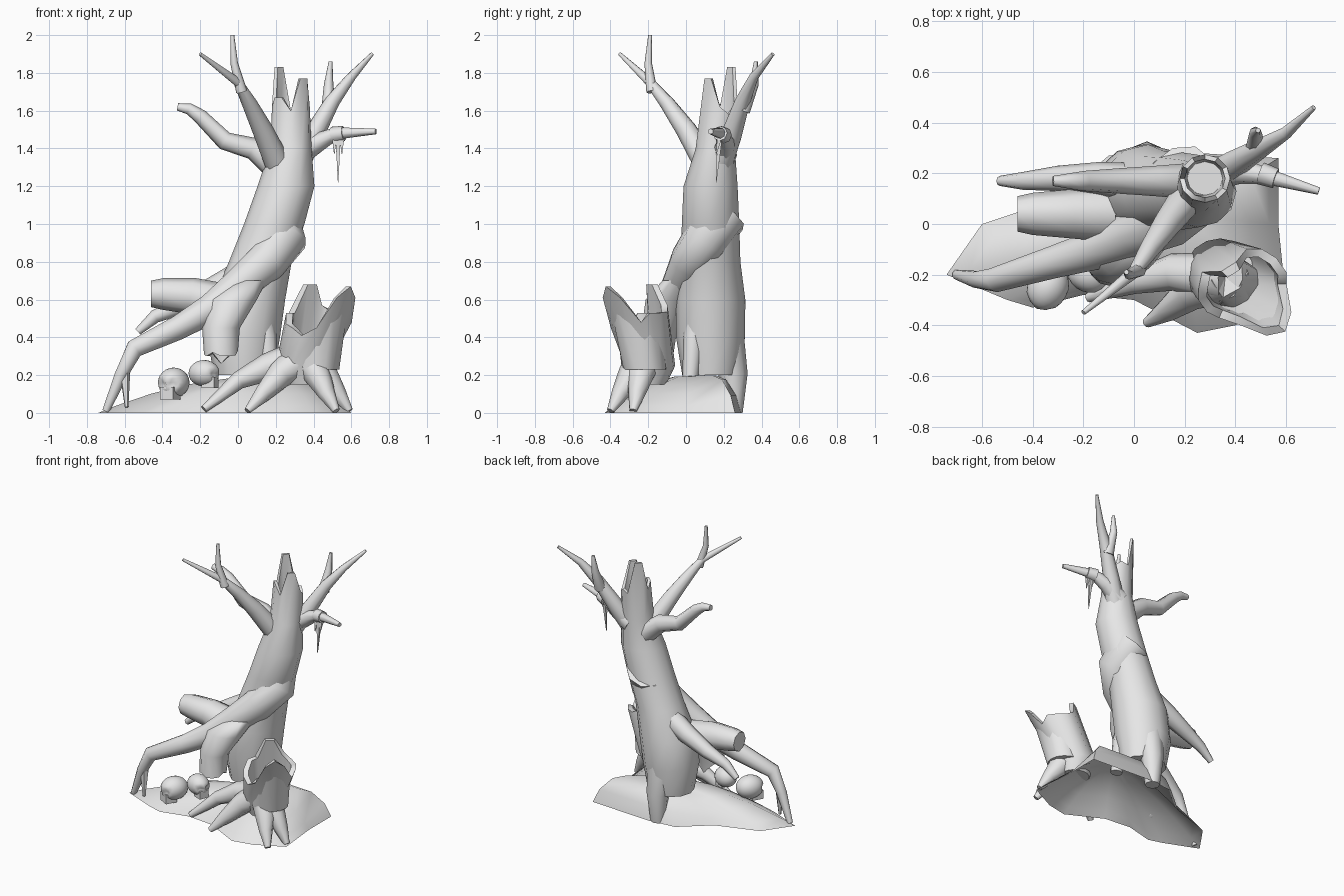
import bpy, bmesh, math
from mathutils import Matrix, Vector

start_cube = bpy.data.objects.get("Cube")
if start_cube:
    bpy.data.objects.remove(start_cube, do_unlink=True)

GREY = (.8, .8, .8, 1)
plain_grey = bpy.data.materials.new("plain_grey")
plain_grey.use_nodes = True
plain_grey.diffuse_color = GREY
for node in plain_grey.node_tree.nodes:
    if node.type == 'BSDF_PRINCIPLED':
        node.inputs["Base Color"].default_value = GREY

parts = []


def finish(name, bm, closed=True):
    """Turn a bmesh into a named, coloured object."""
    if closed:
        bmesh.ops.recalc_face_normals(bm, faces=bm.faces)
    mesh = bpy.data.meshes.new(name)
    bm.to_mesh(mesh)
    bm.free()
    mesh.materials.append(plain_grey)
    obj = bpy.data.objects.new(name, mesh)
    bpy.context.collection.objects.link(obj)
    parts.append(obj)


def skin(bm, rings):
    """Bridge neighbouring rings of vertices with quads."""
    for low, high in zip(rings, rings[1:]):
        for i in range(len(low)):
            j = (i + 1) % len(low)
            bm.faces.new((low[i], low[j], high[j], high[i]))


def smoothstep(low, high, value):
    t = min(max((value - low) / (high - low), 0), 1)
    return t * t * (3 - 2 * t)


def limb(name, thick, thin, *points, sides=8):
    """Evenly tapering tube through the points, kept above the ground."""
    bm = bmesh.new()
    path = [Vector(p) for p in points]
    last = len(path) - 1
    side, previous, rings = None, None, []
    for k, centre in enumerate(path):
        tangent = (path[min(k + 1, last)] - path[max(k - 1, 0)]).normalized()
        if side is None:
            side = tangent.orthogonal().normalized()
        else:
            side = previous.rotation_difference(tangent) @ side
        previous = tangent
        radius = thick + (thin - thick) * k / last
        ring = []
        for i in range(sides):
            turn = Matrix.Rotation(math.tau * i / sides, 3, tangent)
            corner = centre + turn @ side * radius
            corner.z = max(corner.z, 0)
            ring.append(bm.verts.new(corner))
        rings.append(ring)
    skin(bm, rings)
    bm.faces.new(rings[0])
    bm.faces.new(rings[-1])
    finish(name, bm)


def broken_log(name, rows, spikes, depth, sides=12, lean=(0, 0)):
    """Loft of level rings (x, y, z, radius) ending in a hollow, splintered rim.
    Each spike is an angle in degrees and a height."""
    bm = bmesh.new()

    def splinter(i):
        height = .02 * (-1) ** i
        for angle, peak in spikes:
            away = abs((math.degrees(math.tau * i / sides) - angle + 180) % 360 - 180)
            height = max(height, peak * min(1, 1.5 - away / 30))
        return height

    def ring(row, scale=1, jagged=False, drop=0):
        x, y, z, radius = row
        verts = []
        for i in range(sides):
            a = math.tau * i / sides
            h = splinter(i) if jagged else 0
            verts.append(bm.verts.new((x + scale * radius * math.cos(a) + h * lean[0],
                                       y + scale * radius * math.sin(a) * .95 + h * lean[1],
                                       z + h - drop)))
        return verts

    rings = [ring(row) for row in rows[:-1]]
    rings += [ring(rows[-1], jagged=True), ring(rows[-1], .8, True),
              ring(rows[-1], .7, drop=depth)]
    skin(bm, rings)
    bm.faces.new(rings[0])
    bm.faces.new(rings[-1])
    finish(name, bm)


def skull(name, place, size, yaw):
    """Long rounded cranium with pressed-in eye sockets and a jaw."""
    bm = bmesh.new()
    bmesh.ops.create_icosphere(bm, subdivisions=3, radius=1)
    for v in bm.verts:
        for eye in (-.4, .4):
            if (v.co - Vector((eye, -.9, -.1))).length < .3:
                v.co *= .8
        v.co.y *= 1.2
    jaw = Matrix.Translation((0, -.5, -.7)) @ Matrix.Diagonal((1, 1, .8, 1))
    bmesh.ops.create_cube(bm, size=1, matrix=jaw)
    bmesh.ops.transform(bm, verts=bm.verts, matrix=Matrix.Translation(place)
                        @ Matrix.Rotation(yaw, 4, 'Z') @ Matrix.Scale(size, 4))
    finish(name, bm)


# Ground mound: an open shell, steep at the back, shrinking towards its peak
outline = [(-.74, -.2), (-.5, -.3), (-.4, -.33), (-.2, -.28), (0, -.3), (.25, -.43),
           (.4, -.4), (.6, -.3), (.57, 0), (.57, .26), (.1, .29), (-.1, .27),
           (-.3, .1), (-.6, 0)]
bm = bmesh.new()
peak = Vector((.2, .03))
mound_rings = []
for scale in (1, .9, .7, .5, .2):
    ring = []
    for point in outline:
        corner = peak.lerp(Vector(point), scale)
        steepness = 6 if point[1] > .2 else 2
        ring.append(bm.verts.new((*corner, .2 * (1 - scale ** steepness))))
    mound_rings.append(ring)
skin(bm, mound_rings)
bm.faces.new(mound_rings[-1])
finish("ground_mound", bm, closed=False)

# Main trunk: leans right and narrows up to its splintered top
trunk_rows = []
for step in range(8):
    z = .2 * (step + 1)
    radius = (.15 + .05 * smoothstep(.1, .5, z) - .04 * smoothstep(.5, .9, z)
              - .06 * smoothstep(1.1, 1.5, z))
    trunk_rows.append((.03 + .25 * smoothstep(.4, 1.4, z),
                       .13 + .05 * smoothstep(1.2, 1.6, z), z, radius))
broken_log("trunk", trunk_rows, [(135, .23), (315, .17), (225, .07)], .1)

# Strand twisting round the trunk into the long arching root
limb("twisting_root", .14, .02, (.18, .19, 1.05), (.24, .1, .91), (.15, .02, .8),
     (0, -.04, .67), (-.15, -.1, .55), (-.32, -.15, .45), (-.55, -.22, .34),
     (-.62, -.22, .2), (-.7, -.2, .01), sides=9)
limb("root_prop", .03, .01, (-.6, -.22, .22), (-.59, -.24, .03), sides=5)

# Broken stub hanging at the front
broken_log("hanging_stub", [(.05, -.03, .7, .1), (-.03, -.09, .6, .13),
                            (-.09, -.14, .45, .1), (-.09, -.16, .28, .09)],
           [(0, .05), (150, .06), (240, .04)], -.1)

# Roots holding up the trunk
limb("back_root", .13, .05, (.1, .15, .7), (.05, .2, .45), (.05, .25, .2), (.05, .25, 0))
limb("side_root", .07, .04, (.1, .08, .6), (.15, .04, .4), (.17, .02, .15))
limb("left_back_root", .08, .02, (.04, .16, .74), (-.14, .18, .65), (-.3, .18, .57),
     (-.44, .17, .51), (-.53, .17, .43))

# Thick chunk resting on the root
limb("resting_log", .11, .07, (-.1, .04, .58), (-.25, .04, .62), (-.4, .04, .63),
     (-.46, .04, .63))

# Bare branches with their forks
limb("front_branch", .07, .01, (.22, .12, 1.3), (.13, 0, 1.5), (.06, -.1, 1.64),
     (0, -.19, 1.75), (-.2, -.35, 1.9))
limb("front_branch_fork", .03, .01, (.02, -.18, 1.7), (-.02, -.2, 1.85), (-.03, -.19, 2))
limb("left_branch", .07, .02, (.2, .17, 1.3), (.08, .17, 1.4), (-.07, .17, 1.44),
     (-.2, .17, 1.57), (-.26, .17, 1.61), (-.32, .17, 1.62))
limb("back_branch", .07, .01, (.3, .17, 1.3), (.4, .24, 1.47), (.5, .3, 1.65),
     (.6, .36, 1.78), (.71, .46, 1.9))
limb("back_branch_fork", .04, .01, (.48, .3, 1.6), (.48, .36, 1.74), (.49, .37, 1.86))
limb("right_branch", .07, .015, (.3, .2, 1.36), (.42, .21, 1.43), (.52, .19, 1.48),
     (.73, .13, 1.49))

# Strips of moss hanging from the right branch
limb("moss_wrap", .045, .04, (.5, .2, 1.47), (.56, .18, 1.48))
for label, x, drop in (("inner", .51, .1), ("middle", .53, .25), ("outer", .55, .1)):
    limb("moss_strip_" + label, .02, .002, (x, .18, 1.47), (x, .16, 1.47 - drop), sides=4)

# Hollow flaring stump and its spreading roots
broken_log("stump", [(.35, -.2, .15, .1), (.34, -.19, .25, .14), (.41, -.22, .43, .18)],
           [(30, .1), (90, .14), (120, .25), (170, .1), (315, .24)], .2,
           sides=16, lean=(.25, -.35))
for label, elbow, shin, toe in (
        ("front", (.22, -.27, .2), (.13, -.34, .1), (.05, -.39, .01)),
        ("long", (.15, -.19, .24), (0, -.23, .17), (-.18, -.29, .02)),
        ("right", (.46, -.24, .2), (.53, -.26, .1), (.59, -.28, .01)),
        ("corner", (.42, -.29, .2), (.47, -.35, .1), (.52, -.4, .01))):
    limb("stump_root_" + label, .1, .02, (.36, -.21, .3), elbow, shin, toe)

# Skulls lying on the mound
skull("skull_front", (-.34, -.25, .16), .08, -.5)
skull("skull_back", (-.18, -.2, .21), .07, 1.2)

# Smooth shading with crisp breaks
bpy.ops.object.select_all(action='DESELECT')
for obj in parts:
    obj.select_set(True)
bpy.context.view_layer.objects.active = parts[0]
bpy.ops.object.shade_smooth_by_angle(angle=math.radians(60))
